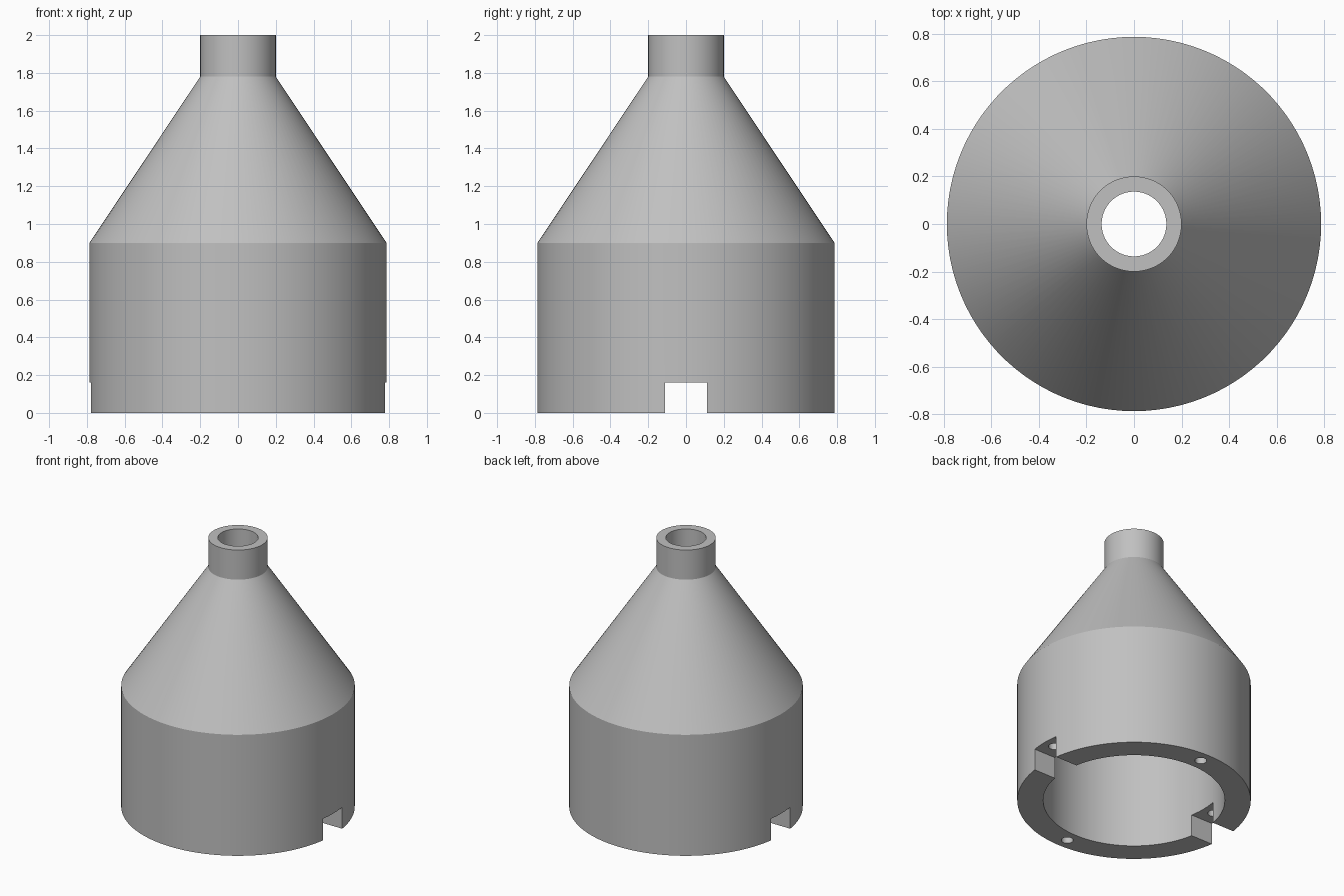
import bpy
import bmesh
from math import cos, sin, pi, radians

SEGMENTS = 100
OUTER, BORE = 0.787, 0.612
NECK, NECK_BORE = 0.2, 0.136
SHOULDER, NECK_BASE, TOP = 0.9, 1.78, 2.0
NOTCH_WIDTH, NOTCH_HEIGHT = 0.225, 0.16
HOLE_RING, HOLE_RADIUS, HOLE_TOP = 0.7, 0.04, 0.4

cube = bpy.data.objects.get("Cube")
if cube:
    bpy.data.objects.remove(cube, do_unlink=True)

grey = bpy.data.materials.new("plain grey")
grey.use_nodes = True
colour = (0.53, 0.53, 0.53, 1)
grey.diffuse_color = colour
grey.node_tree.nodes["Principled BSDF"].inputs["Base Color"].default_value = colour


def lathe(name, profile):
    """Revolve a closed (radius, height) profile around z."""
    bm = bmesh.new()
    rings = []
    for r, z in profile:
        rings.append([bm.verts.new((r * cos(2 * pi * i / SEGMENTS),
                                    r * sin(2 * pi * i / SEGMENTS), z))
                      for i in range(SEGMENTS)])
    for a, b in zip(rings, rings[1:] + rings[:1]):
        for i in range(SEGMENTS):
            j = (i + 1) % SEGMENTS
            bm.faces.new((a[i], a[j], b[j], b[i]))
    bmesh.ops.recalc_face_normals(bm, faces=bm.faces)
    mesh = bpy.data.meshes.new(name)
    bm.to_mesh(mesh)
    bm.free()
    obj = bpy.data.objects.new(name, mesh)
    bpy.context.collection.objects.link(obj)
    mesh.materials.append(grey)
    return obj


def cut(target, cutter):
    """Subtract the cutter from the target, then discard it."""
    cutter.hide_render = True
    cutter.data.materials.append(grey)
    mod = target.modifiers.new("cut", 'BOOLEAN')
    mod.operation = 'DIFFERENCE'
    mod.solver = 'EXACT'
    mod.object = cutter
    bpy.ops.object.select_all(action='DESELECT')
    bpy.context.view_layer.objects.active = target
    target.select_set(True)
    bpy.ops.object.modifier_apply(modifier=mod.name)
    bpy.data.objects.remove(cutter, do_unlink=True)


# Hollow funnel shell: skirt, cone and neck
funnel = lathe("funnel_body", [
    (OUTER, 0), (OUTER, SHOULDER), (NECK, NECK_BASE), (NECK, TOP),
    (NECK_BORE, TOP), (NECK_BORE, NECK_BASE), (BORE, SHOULDER), (BORE, 0)])

# Notches through the rim on the left and right
bpy.ops.mesh.primitive_cube_add(size=1)
notch = bpy.context.object
notch.name = "notch_cutter"
notch.scale = (2, NOTCH_WIDTH, 2 * NOTCH_HEIGHT)
bpy.context.view_layer.update()
cut(funnel, notch)

# Four screw holes in the rim
for k in range(4):
    angle = k * pi / 2
    bpy.ops.mesh.primitive_cylinder_add(
        vertices=32, radius=HOLE_RADIUS, depth=2 * HOLE_TOP,
        location=(HOLE_RING * cos(angle), HOLE_RING * sin(angle), 0))
    hole = bpy.context.object
    hole.name = "screw_hole_cutter"
    cut(funnel, hole)

bpy.ops.object.select_all(action='DESELECT')
bpy.context.view_layer.objects.active = funnel
funnel.select_set(True)
bpy.ops.object.shade_smooth_by_angle(angle=radians(25))
